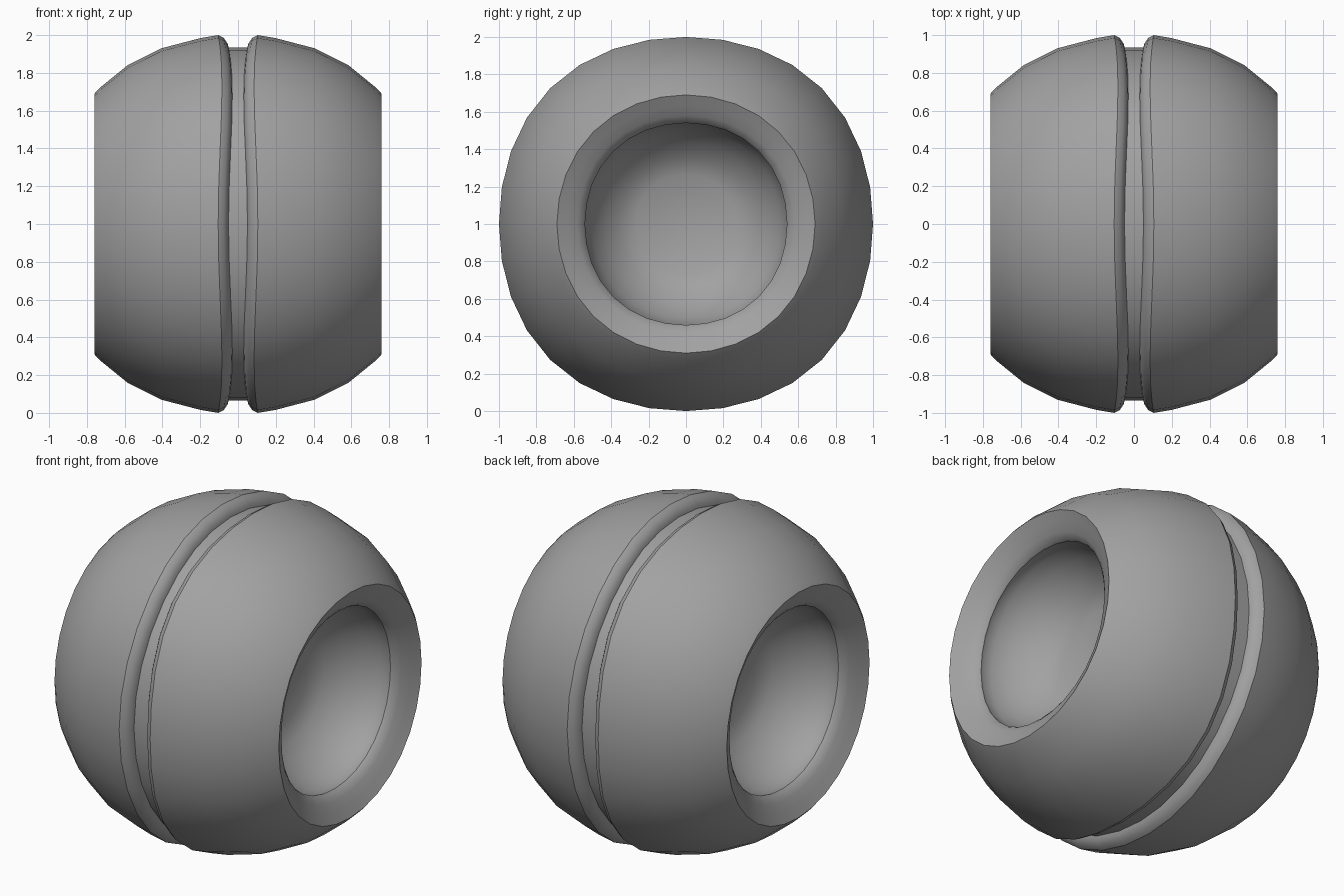
import bpy, bmesh
from math import cos, sin, pi, sqrt, radians

cube = bpy.data.objects.get("Cube")
if cube:
    bpy.data.objects.remove(cube, do_unlink=True)

SIDES = 32


def squareness(a):
    """0 along the main axes, 1 on the diagonals."""
    return (1 - cos(4 * a)) / 2


def shell_radius(x, a):
    """Radius about the x axis of a slightly boxy ball."""
    r = sqrt(max(0.0, 1 - x * x))
    for _ in range(8):
        size = sqrt(x * x + r * r)
        quartic = (x ** 4 + (r * cos(a)) ** 4 + (r * sin(a)) ** 4) / size ** 4
        r = sqrt((1 + 0.054 * (1 - quartic)) ** 2 - x * x)
    return r


# Half profile, from the hollow's floor out to the central groove: (x, radius)
hollow = [(0.28, 0.265), (0.33, 0.36), (0.40, 0.44), (0.49, 0.505), (0.58, 0.54),
          (0.635, 0.545), (0.655, 0.54), (0.675, 0.55), (0.70, 0.58), (0.73, 0.635)]
shell = [0.76, 0.73, 0.585, 0.405, 0.2]
groove = [(0.105, 1.0), (0.075, 0.985), (0.055, 0.955), (0.05, 0.935)]


def half_rings():
    """Each ring is a function of angle giving (x, radius)."""
    rings = [lambda a, p=p: (p[0], p[1] * (1 + 0.018 * squareness(a))) for p in hollow]
    rings += [lambda a, x=x: (x, shell_radius(x, a)) for x in shell]
    # the groove narrows on the diagonals
    rings += [lambda a, p=p: (p[0] - 0.02 * squareness(a), p[1] * (1 + 0.027 * squareness(a)))
              for p in groove]
    return rings


bm = bmesh.new()


def add_ring(ring, side):
    verts = []
    for i in range(SIDES):
        a = 2 * pi * i / SIDES
        x, r = ring(a)
        verts.append(bm.verts.new((side * x, r * cos(a), 1 + r * sin(a))))
    return verts


rings = half_rings()
loops = [add_ring(r, 1) for r in rings] + [add_ring(r, -1) for r in reversed(rings)]
for u, v in zip(loops, loops[1:]):
    for i in range(SIDES):
        j = (i + 1) % SIDES
        bm.faces.new((u[i], u[j], v[j], v[i]))
# flat floors of both hollows
bm.faces.new(loops[0])
bm.faces.new(loops[-1])
bmesh.ops.recalc_face_normals(bm, faces=bm.faces)

mesh = bpy.data.meshes.new("grooved_bead")
bm.to_mesh(mesh)
bm.free()
bead = bpy.data.objects.new("grooved_bead", mesh)
bpy.context.collection.objects.link(bead)

# plain grey material
grey = bpy.data.materials.new("mid_grey")
grey.use_nodes = True
colour = (0.36, 0.36, 0.36, 1)
grey.diffuse_color = colour
grey.node_tree.nodes["Principled BSDF"].inputs["Base Color"].default_value = colour
mesh.materials.append(grey)

bpy.ops.object.select_all(action='DESELECT')
bead.select_set(True)
bpy.context.view_layer.objects.active = bead
bpy.ops.object.shade_smooth_by_angle(angle=radians(30))
